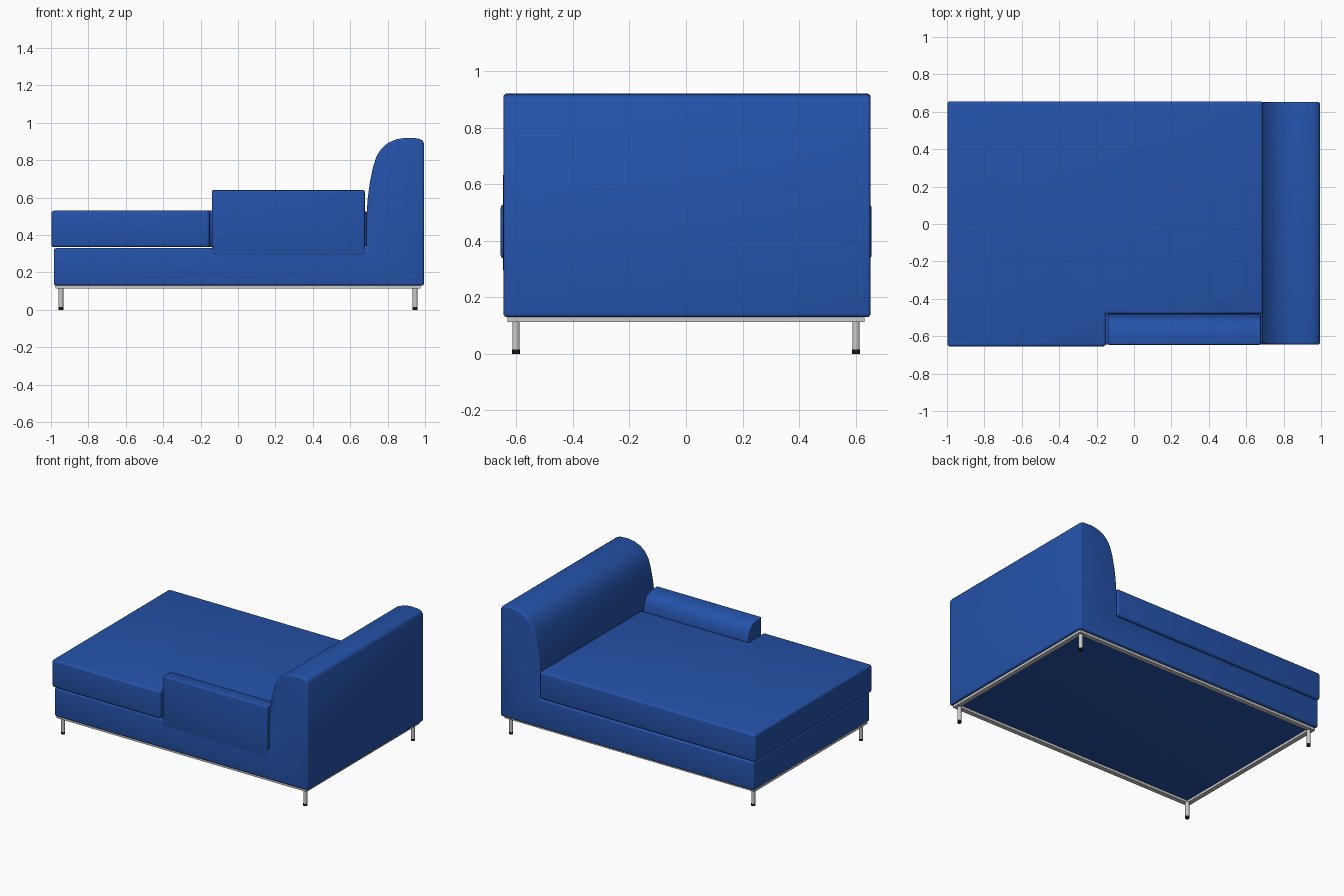
import bpy, bmesh, math
from mathutils import Vector

if "Cube" in bpy.data.objects:
    bpy.data.objects.remove(bpy.data.objects["Cube"])


def material(name, rgb):
    m = bpy.data.materials.new(name)
    m.diffuse_color = (*rgb, 1)
    m.use_nodes = True
    m.node_tree.nodes["Principled BSDF"].inputs["Base Color"].default_value = m.diffuse_color
    return m


BLUE = material("blue_fabric", (0.018, 0.085, 0.40))
BLACK = material("black_rubber", (0.01, 0.01, 0.01))


def prism(name, points, sweep, mat=None, bevel=0.0, segments=4):
    """Sweep a closed 3D outline along a vector, then round its sharp edges."""
    bm = bmesh.new()
    face = bm.faces.new([bm.verts.new(p) for p in points])
    new = bmesh.ops.extrude_face_region(bm, geom=[face])["geom"]
    bmesh.ops.translate(bm, vec=Vector(sweep),
                        verts=[v for v in new if isinstance(v, bmesh.types.BMVert)])
    bmesh.ops.recalc_face_normals(bm, faces=bm.faces)
    mesh = bpy.data.meshes.new(name)
    bm.to_mesh(mesh)
    bm.free()
    ob = bpy.data.objects.new(name, mesh)
    bpy.context.collection.objects.link(ob)
    if mat:
        mesh.materials.append(mat)
    bpy.ops.object.select_all(action='DESELECT')
    ob.select_set(True)
    bpy.context.view_layer.objects.active = ob
    if bevel:
        mod = ob.modifiers.new("rounding", 'BEVEL')
        mod.width = bevel
        mod.segments = segments
        mod.limit_method = 'ANGLE'
        mod.angle_limit = math.radians(40)
        bpy.ops.object.modifier_apply(modifier=mod.name)
        bpy.ops.object.shade_smooth_by_angle(angle=math.radians(40))
    return ob


def box(name, x0, x1, y0, y1, z0, z1, mat=None, bevel=0.0):
    pts = [(x0, y0, z0), (x1, y0, z0), (x1, y1, z0), (x0, y1, z0)]
    return prism(name, pts, (0, 0, z1 - z0), mat, bevel)


def cylinder(name, x, y, z0, z1, r, mat=None):
    bpy.ops.mesh.primitive_cylinder_add(vertices=24, radius=r, depth=z1 - z0,
                                        location=(x, y, (z0 + z1) / 2))
    ob = bpy.context.object
    ob.name = name
    bpy.ops.object.shade_smooth_by_angle(angle=math.radians(40))
    if mat:
        ob.data.materials.append(mat)


# Base and curved backrest as one side profile
side = [(-0.985, 0.13), (0.995, 0.13), (0.995, 0.89), (0.985, 0.907), (0.96, 0.917),
        (0.90, 0.92), (0.85, 0.913), (0.80, 0.892), (0.765, 0.86), (0.74, 0.82),
        (0.72, 0.755), (0.705, 0.68), (0.694, 0.60), (0.688, 0.52), (0.686, 0.33),
        (-0.985, 0.33)]
prism("base_and_backrest", [(x, -0.645, z) for x, z in side], (0, 1.297, 0), BLUE, 0.012)

# Low armrest, rounded on its inner top edge
arm = [(-0.646, 0.29), (-0.646, 0.64), (-0.58, 0.638), (-0.545, 0.63), (-0.518, 0.612),
       (-0.50, 0.585), (-0.488, 0.54), (-0.484, 0.48), (-0.484, 0.29)]
prism("armrest", [(-0.14, y, z) for y, z in arm], (0.818, 0, 0), BLUE, 0.008)

# Seat cushion, notched around the armrest
seat = [(-0.998, -0.655), (-0.152, -0.655), (-0.152, -0.48), (0.688, -0.48),
        (0.688, 0.656), (-0.998, 0.656)]
prism("seat_cushion", [(x, y, 0.335) for x, y in seat], (0, 0, 0.195), BLUE, 0.015)

# Metal frame under the base
for s, n in ((-1, "front"), (1, "back")):
    ys = sorted((s * 0.63, s * 0.598))
    box(f"frame_{n}_rail", -0.977, 0.977, *ys, 0.113, 0.132)
for s, n in ((-1, "left"), (1, "right")):
    xs = sorted((s * 0.977, s * 0.945))
    box(f"frame_{n}_rail", *xs, -0.598, 0.598, 0.113, 0.132)

# Legs with black feet
for sx, nx in ((-1, "left"), (1, "right")):
    for sy, ny in ((-1, "front"), (1, "back")):
        x, y = sx * 0.947, sy * 0.601
        cylinder(f"{ny}_{nx}_leg", x, y, 0.015, 0.12, 0.013)
        cylinder(f"{ny}_{nx}_foot", x, y, 0.0, 0.015, 0.0135, BLACK)
